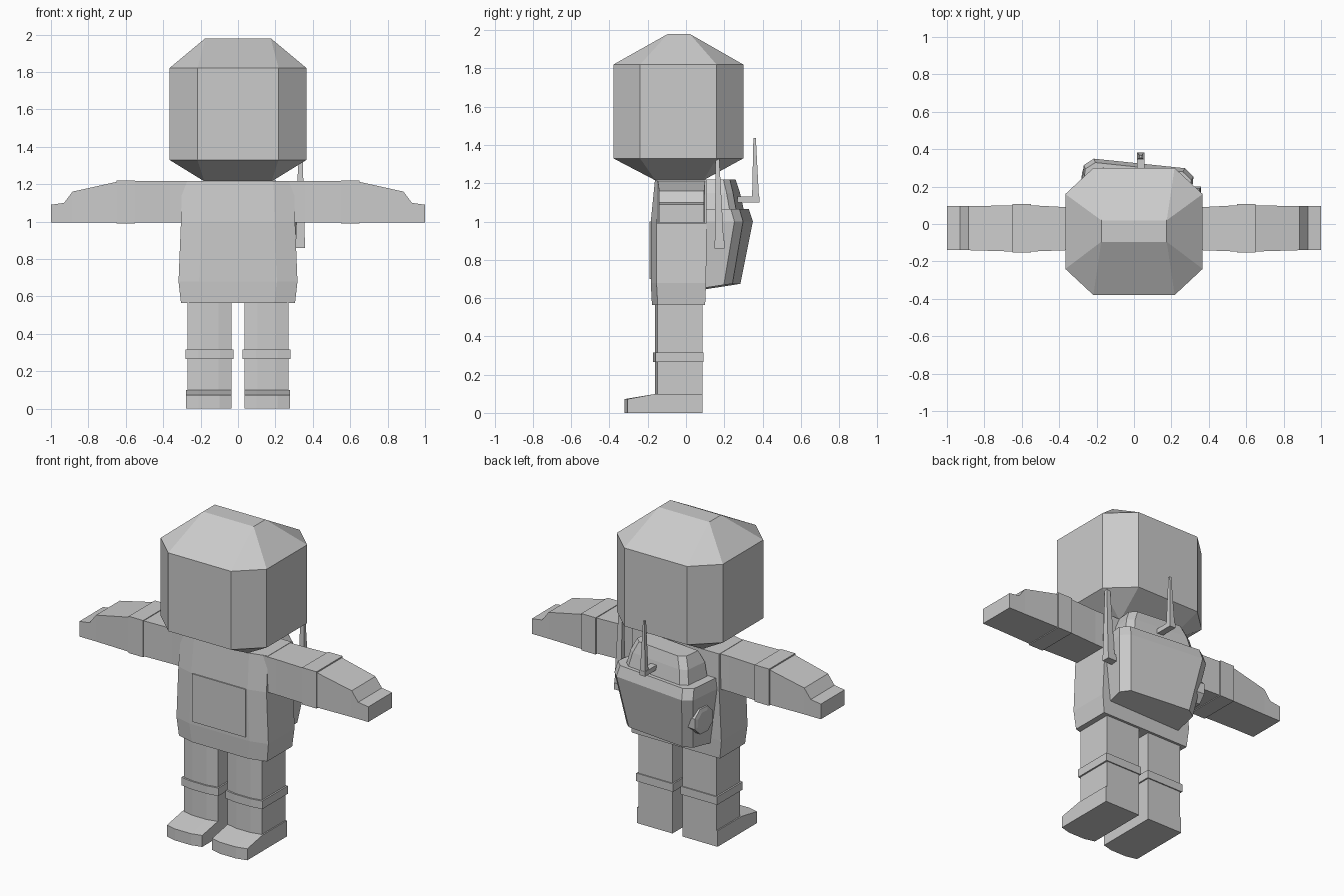
import bpy, bmesh, math
from mathutils import Vector, Matrix

old = bpy.data.objects.get("Cube")
if old:
    bpy.data.objects.remove(old, do_unlink=True)

# One plain grey for everything
grey = bpy.data.materials.new("plain_grey")
grey.use_nodes = True
COLOUR = (0.6, 0.6, 0.6, 1)
grey.diffuse_color = COLOUR
grey.node_tree.nodes["Principled BSDF"].inputs["Base Color"].default_value = COLOUR


def loft(name, rings, mirror=False, turn=0):
    """Skin a list of equal-length point rings and cap both ends."""
    bm = bmesh.new()
    loops = [[bm.verts.new(p) for p in ring] for ring in rings]
    n = len(loops[0])
    for a, b in zip(loops, loops[1:]):
        for i in range(n):
            j = (i + 1) % n
            bm.faces.new((a[i], a[j], b[j], b[i]))
    bm.faces.new(loops[0])
    bm.faces.new(loops[-1])
    bmesh.ops.remove_doubles(bm, verts=bm.verts, dist=1e-5)
    bmesh.ops.recalc_face_normals(bm, faces=bm.faces)
    bm.transform(Matrix.Rotation(math.radians(turn), 4, "Z"))
    mesh = bpy.data.meshes.new(name)
    bm.to_mesh(mesh)
    bm.free()
    mesh.materials.append(grey)
    ob = bpy.data.objects.new(name, mesh)
    bpy.context.collection.objects.link(ob)
    if mirror:
        ob.modifiers.new("Mirror", "MIRROR")
    return ob


def plan(z, x0, x1, y0, y1, cx=0, front=0, back=0):
    """Horizontal rectangle with chamfered front and back corners."""
    f, b = (cx if front else 0), (cx if back else 0)
    return [(x0 + f, y0, z), (x1 - f, y0, z), (x1, y0 + front, z), (x1, y1 - back, z),
            (x1 - b, y1, z), (x0 + b, y1, z), (x0, y1 - back, z), (x0, y0 + front, z)]


def slice_x(x, y0, y1, z0, z1):
    """Upright rectangle across the x axis."""
    return [(x, y0, z0), (x, y1, z0), (x, y1, z1), (x, y0, z1)]


def box(name, x0, x1, y0, y1, z0, z1, **kw):
    return loft(name, [plan(z0, x0, x1, y0, y1), plan(z1, x0, x1, y0, y1)], **kw)


# Head
loft("head", [
    plan(1.215, -0.18, 0.18, -0.16, 0.09),
    plan(1.33, -0.367, 0.367, -0.38, 0.30, 0.15, 0.14, 0.14),
    plan(1.82, -0.367, 0.367, -0.38, 0.30, 0.15, 0.14, 0.14),
    plan(1.98, -0.175, 0.175, -0.095, 0.02),
])

# Torso and chest panel
loft("torso", [
    plan(z, -w, w, y0, y1, 0.11, 0.03)
    for z, w, y0, y1 in ((0.565, 0.305, -0.178, 0.10), (0.68, 0.318, -0.184, 0.105),
                         (1.0, 0.305, -0.184, 0.108), (1.218, 0.30, -0.162, 0.10))
])
box("chest_panel", -0.185, 0.185, -0.191, -0.18, 0.70, 1.0)

# Arms with mitten hands, and sleeve bands
loft("arm", [slice_x(*s) for s in (
    (0.2, -0.14, 0.09, 0.995, 1.216), (0.36, -0.14, 0.09, 0.995, 1.216),
    (0.55, -0.147, 0.10, 0.995, 1.216), (0.65, -0.147, 0.10, 0.995, 1.212),
    (0.885, -0.14, 0.095, 0.995, 1.16), (0.93, -0.14, 0.095, 0.995, 1.10),
    (1.0, -0.14, 0.095, 0.995, 1.09))], mirror=True)
loft("sleeve_band", [slice_x(0.55, -0.152, 0.107, 0.99, 1.22),
                     slice_x(0.65, -0.152, 0.107, 0.99, 1.22)], mirror=True)

# Legs, knee bands and shoes
loft("leg", [plan(z, 0.034, 0.27, -0.163, 0.085, 0.07, 0.013) for z in (0, 0.58)], mirror=True)
loft("knee_band", [plan(z, 0.025, 0.28, -0.172, 0.092, 0.07, 0.013)
                   for z in (0.265, 0.315)], mirror=True)


def shoe_side(x, toe):
    return [(x, 0.085, 0), (x, toe, 0), (x, toe, 0.072), (x, -0.155, 0.10), (x, 0.085, 0.10)]


loft("shoe", [shoe_side(0.034, -0.305), shoe_side(0.10, -0.322),
              shoe_side(0.21, -0.322), shoe_side(0.278, -0.305)], mirror=True)

# Backpack, sitting slightly askew
SKEW = -6
loft("backpack", [
    [(x, y, z + 0.15 * (y - 0.1)) for x, y, z in plan(0.65, -0.25, 0.25, 0.07, 0.265, 0.05, 0, 0.04)],
    plan(1.0, -0.30, 0.29, 0.07, 0.325, 0.05, 0, 0.04),
    plan(1.065, -0.29, 0.28, 0.07, 0.305, 0.05, 0, 0.04),
], turn=SKEW)
loft("backpack_top", [plan(1.05, -0.24, 0.23, 0.09, 0.285, 0.04, 0, 0.03),
                      plan(1.15, -0.22, 0.21, 0.09, 0.265, 0.04, 0, 0.03),
                      plan(1.22, -0.19, 0.18, 0.115, 0.245, 0.04, 0, 0.03)], turn=SKEW)


# Eight-sided dial on the pack's right side
def dial_ring(x, r):
    return [(x, 0.19 + r * math.cos(a), 0.845 + r * math.sin(a))
            for a in (math.tau * (i + 0.5) / 8 for i in range(8))]


loft("pack_dial", [dial_ring(-0.24, 0.085), dial_ring(-0.30, 0.085),
                   dial_ring(-0.305, 0.06)], turn=SKEW)

# Rear antenna on a short foot
box("rear_antenna_foot", 0.015, 0.055, 0.27, 0.383, 1.10, 1.13)
loft("rear_antenna", [plan(1.11, 0.018, 0.052, 0.345, 0.382),
                      plan(1.436, 0.03, 0.042, 0.352, 0.365)])

# Side antenna on a bracket
box("side_antenna_bracket", 0.24, 0.358, 0.15, 0.20, 0.86, 0.90)
loft("side_antenna", [plan(0.865, 0.308, 0.358, 0.153, 0.198),
                      plan(1.0, 0.312, 0.355, 0.152, 0.192),
                      plan(1.34, 0.322, 0.346, 0.155, 0.173)])
